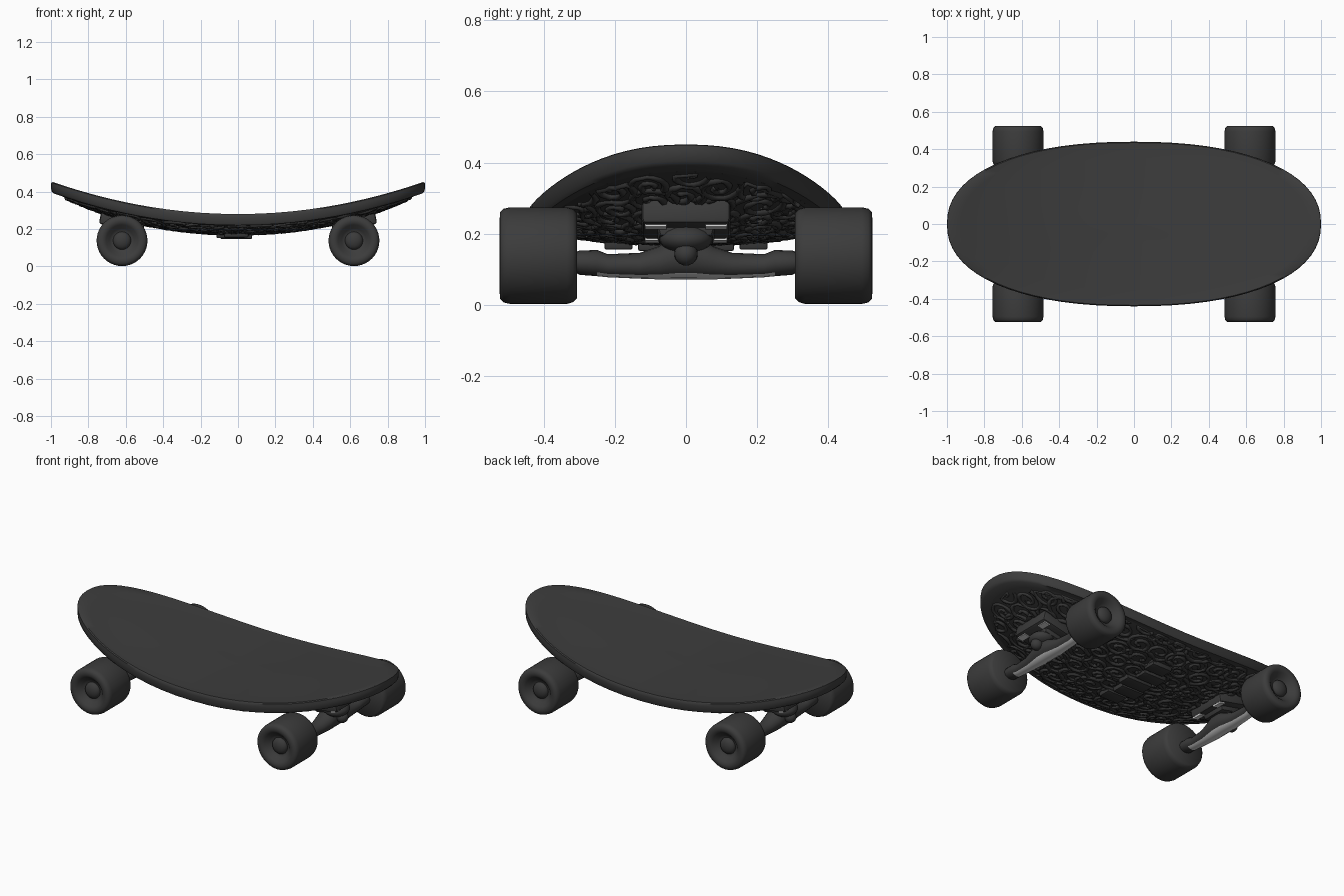
import bpy, bmesh, math, random
from mathutils import Matrix

cube = bpy.data.objects.get("Cube")
if cube:
    bpy.data.objects.remove(cube)
random.seed(4)

WIDTH, POWER, RIM, PANEL = 0.44, 2.25, 0.06, 0.94


def material(name, value):
    m = bpy.data.materials.new(name)
    m.use_nodes = True
    m.diffuse_color = (value, value, value, 1)
    m.node_tree.nodes["Principled BSDF"].inputs["Base Color"].default_value = m.diffuse_color
    return m


grip = material("dark grey grip", 0.046)
rubber = material("dark grey rubber", 0.045)
carving = material("charcoal carving", 0.038)
iron = material("dark iron", 0.043)
steel = material("light steel", 0.65)


def add(name, bm, mat, angle=40):
    """Turn a bmesh into a smooth shaded object."""
    bmesh.ops.recalc_face_normals(bm, faces=bm.faces)
    mesh = bpy.data.meshes.new(name)
    bm.to_mesh(mesh)
    bm.free()
    return place(name, mesh, mat, angle)


def place(name, mesh, mat, angle=40):
    ob = bpy.data.objects.new(name, mesh)
    bpy.context.collection.objects.link(ob)
    mesh.materials.clear()
    mesh.materials.append(mat)
    bpy.ops.object.select_all(action="DESELECT")
    ob.select_set(True)
    bpy.context.view_layer.objects.active = ob
    bpy.ops.object.shade_smooth_by_angle(angle=math.radians(angle))
    return ob


def loft(name, rings, mat, angle=40):
    """Skin a list of closed rings and cap both ends."""
    bm = bmesh.new()
    loops = [[bm.verts.new(p) for p in ring] for ring in rings]
    n = len(loops[0])
    for a, b in zip(loops, loops[1:]):
        for i in range(n):
            j = (i + 1) % n
            bm.faces.new((a[i], a[j], b[j], b[i]))
    bm.faces.new(loops[0])
    bm.faces.new(loops[-1])
    return add(name, bm, mat, angle)


def box(name, centre, size, mat, tilt=0, bevel=0.01):
    bm = bmesh.new()
    bmesh.ops.create_cube(bm, size=1)
    bmesh.ops.scale(bm, vec=size, verts=bm.verts)
    if bevel:
        bmesh.ops.bevel(bm, geom=bm.edges[:], offset=bevel, segments=2, affect="EDGES", profile=0.5)
    bmesh.ops.transform(bm, matrix=Matrix.Translation(centre) @ Matrix.Rotation(tilt, 4, "Y"), verts=bm.verts)
    return add(name, bm, mat)


def ball(name, centre, size, mat):
    bm = bmesh.new()
    bmesh.ops.create_uvsphere(bm, u_segments=20, v_segments=12, radius=1)
    bmesh.ops.scale(bm, vec=size, verts=bm.verts)
    bmesh.ops.translate(bm, vec=centre, verts=bm.verts)
    return add(name, bm, mat, 60)


def top_z(x):
    return 0.28 + 0.175 * x * x


def reach(x, y):
    """Zero at the deck centre, one on its outline."""
    return (abs(x) ** POWER + abs(y / WIDTH) ** POWER) ** (1 / POWER)


def under_z(x, y):
    r = min(reach(x, y) / PANEL, 1)
    return top_z(x) - RIM - 0.045 * (1 - r ** 3)


def outline(scale, drop, steps=72):
    """Deck outline, at a depth below the top or, without one, on the panel."""
    ring = []
    for i in range(steps):
        a = math.tau * i / steps
        c, s = math.cos(a), math.sin(a)
        x = scale * math.copysign(abs(c) ** (2 / POWER), c)
        y = scale * WIDTH * math.copysign(abs(s) ** (2 / POWER), s)
        ring.append((x, y, under_z(x, y) if drop is None else top_z(x) - drop))
    return ring


# Curved deck with a rounded rim
fill = [0.02, 0.2, 0.4, 0.6, 0.8, 0.92]
profile = [(s, 0.002) for s in fill]
profile += [(0.988, 0), (0.998, 0.005), (1, 0.02), (0.998, 0.05), (0.985, RIM)]
profile += [(s, RIM) for s in reversed(fill)]
loft("deck", [outline(*p) for p in profile], grip)

# Domed panel below the deck
loft("underside_panel", [outline(s, 0.05) for s in fill] + [outline(PANEL, None)]
     + [outline(s, None) for s in reversed(fill)], carving)


# Scroll relief over the panel
def scroll(curve, cx, cy, size, start, spin):
    pts = []
    for i in range(34):
        t = i / 33
        a = start + spin * t * 11
        r = size * (0.12 + 0.9 * t)
        x, y = cx + r * 1.3 * math.cos(a), cy + r * math.sin(a)
        if reach(x, y) < 0.925:
            pts.append((x, y, under_z(x, y) + 0.001, 1))
    if len(pts) > 5:
        spline = curve.splines.new("POLY")
        spline.points.add(len(pts) - 1)
        for p, co in zip(spline.points, pts):
            p.co = co
            p.radius = 0.7 + 0.5 * random.random()


curve = bpy.data.curves.new("scrolls", "CURVE")
curve.dimensions = "3D"
curve.bevel_depth = 0.011
curve.bevel_resolution = 1
for i in range(-7, 8):
    for j in range(-4, 5):
        x = i * 0.13 + (j % 2) * 0.065 + random.uniform(-0.02, 0.02)
        y = j * 0.1 + random.uniform(-0.015, 0.015)
        scroll(curve, x, y, random.uniform(0.06, 0.085), random.uniform(0, 6), (-1) ** (i + j))
helper = bpy.data.objects.new("scroll_helper", curve)
bpy.context.collection.objects.link(helper)
bpy.context.view_layer.update()
scroll_mesh = bpy.data.meshes.new_from_object(helper.evaluated_get(bpy.context.evaluated_depsgraph_get()))
bpy.data.objects.remove(helper)
place("scroll_relief", scroll_mesh, carving, 80)

# Angular emblem at the middle of the panel
for k in (-2, -1, 0, 1, 2):
    box("emblem_plate", (-0.025 + 0.015 * (-1) ** k, k * 0.095, 0.162 + 0.004 * abs(k)),
        (0.17 - 0.02 * abs(k), 0.08, 0.03), carving, 0, 0.006)


# Wheel, lathed about its axle
def wheel(name, x, side):
    shape = [(0.001, 0.485), (0.05, 0.485), (0.065, 0.495), (0.085, 0.515), (0.1, 0.525), (0.122, 0.523),
             (0.132, 0.513), (0.136, 0.495), (0.136, 0.335), (0.131, 0.318), (0.12, 0.307), (0.001, 0.307)]
    rings = [[(x + r * math.cos(math.tau * i / 40), side * y, 0.138 + r * math.sin(math.tau * i / 40))
              for i in range(40)] for r, y in shape]
    loft(name, rings, rubber, 50)
    ball("axle_nut", (x, side * 0.487, 0.138), (0.048, 0.028, 0.048), iron)


# Truck: base, kingpin, hanger, axle and steel fittings
def truck(sx):
    x = sx * 0.62
    tilt = -sx * 0.21
    box("truck_base", (x, 0, 0.238), (0.24, 0.25, 0.07), iron, tilt, 0.015)
    box("truck_block", (x, 0, 0.205), (0.14, 0.16, 0.06), iron, tilt, 0.02)
    ball("bushing", (x + sx * 0.035, 0, 0.185), (0.07, 0.075, 0.04), iron)
    ball("kingpin", (x + sx * 0.07, 0, 0.143), (0.035, 0.033, 0.033), iron)
    # Cross sections: y, half width, bottom, top
    half = [(0.03, 0.06, 0.071, 0.19), (0.075, 0.055, 0.071, 0.165), (0.13, 0.045, 0.073, 0.146),
            (0.22, 0.04, 0.077, 0.142), (0.25, 0.042, 0.08, 0.154), (0.3, 0.042, 0.084, 0.152), (0.32, 0.035, 0.095, 0.145)]
    sections = [(-y, w, b, t) for y, w, b, t in reversed(half)] + half
    rings = [[(x + w * math.cos(math.tau * i / 16), y, (b + t) / 2 + (t - b) / 2 * math.sin(math.tau * i / 16))
              for i in range(16)] for y, w, b, t in sections]
    hanger = loft("hanger", rings, iron, 50)
    # Bare steel along the bottom of the hanger
    hanger.data.materials.append(steel)
    for face in hanger.data.polygons:
        if face.normal.z < -0.72 and abs(face.center.y) < 0.27:
            face.material_index = 1
    for side in (-1, 1):
        for dx in (0.09, -0.09):
            z = 0.238 - 0.037 + dx * math.tan(0.21)
            box("base_trim", (x + sx * dx, side * 0.085, z), (0.035, 0.06, 0.009), steel, tilt, 0)
        wheel("wheel", x, side)


for sx in (-1, 1):
    truck(sx)
